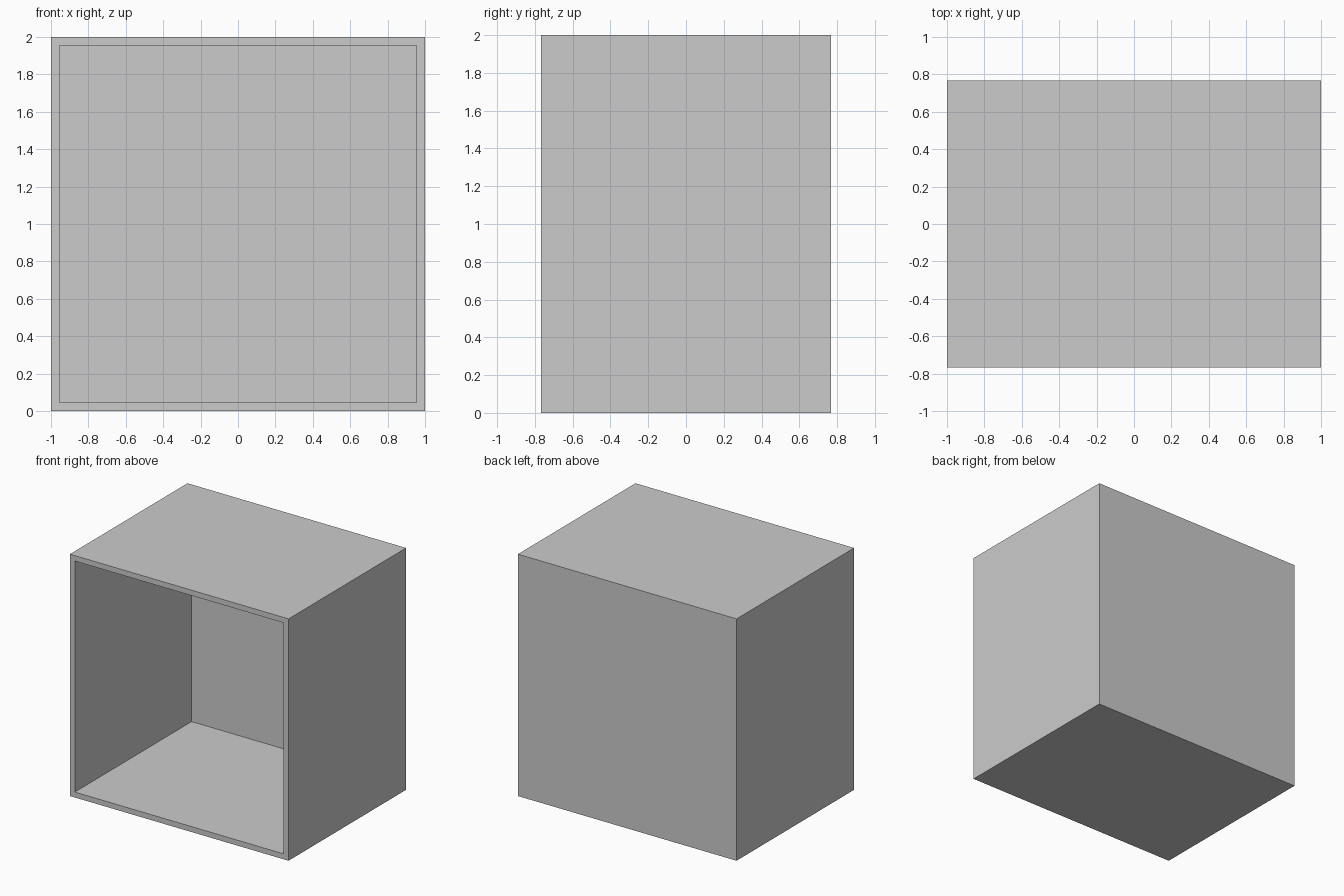
import bpy

if "Cube" in bpy.data.objects:
    bpy.data.objects.remove(bpy.data.objects["Cube"], do_unlink=True)

WIDTH, DEPTH, HEIGHT = 2.0, 1.535, 2.0
BOARD, BACK = 0.045, 0.01

# One plain grey finish for every panel
grey = bpy.data.materials.new("plain grey")
grey.use_nodes = True
colour = (0.6, 0.6, 0.6, 1)
grey.diffuse_color = colour
grey.node_tree.nodes["Principled BSDF"].inputs["Base Color"].default_value = colour


def panel(name, size, centre):
    bpy.ops.mesh.primitive_cube_add(size=1, location=centre)
    obj = bpy.context.object
    obj.name = name
    obj.scale = size
    bpy.ops.object.transform_apply(location=False, rotation=False, scale=True)
    obj.data.materials.append(grey)
    return obj


# Carcass boards stop at the thin back sheet
board_depth = DEPTH - BACK
board_y = -BACK / 2

# Top and bottom span the full width
for name, z in (("bottom_panel", BOARD / 2), ("top_panel", HEIGHT - BOARD / 2)):
    panel(name, (WIDTH, board_depth, BOARD), (0, board_y, z))

# Sides stand between them
for name, side in (("right_panel", -1), ("left_panel", 1)):
    panel(name, (BOARD, board_depth, HEIGHT - 2 * BOARD),
          (side * (WIDTH - BOARD) / 2, board_y, HEIGHT / 2))

# Thin sheet covering the whole back
panel("back_panel", (WIDTH, BACK, HEIGHT), (0, (DEPTH - BACK) / 2, HEIGHT / 2))
